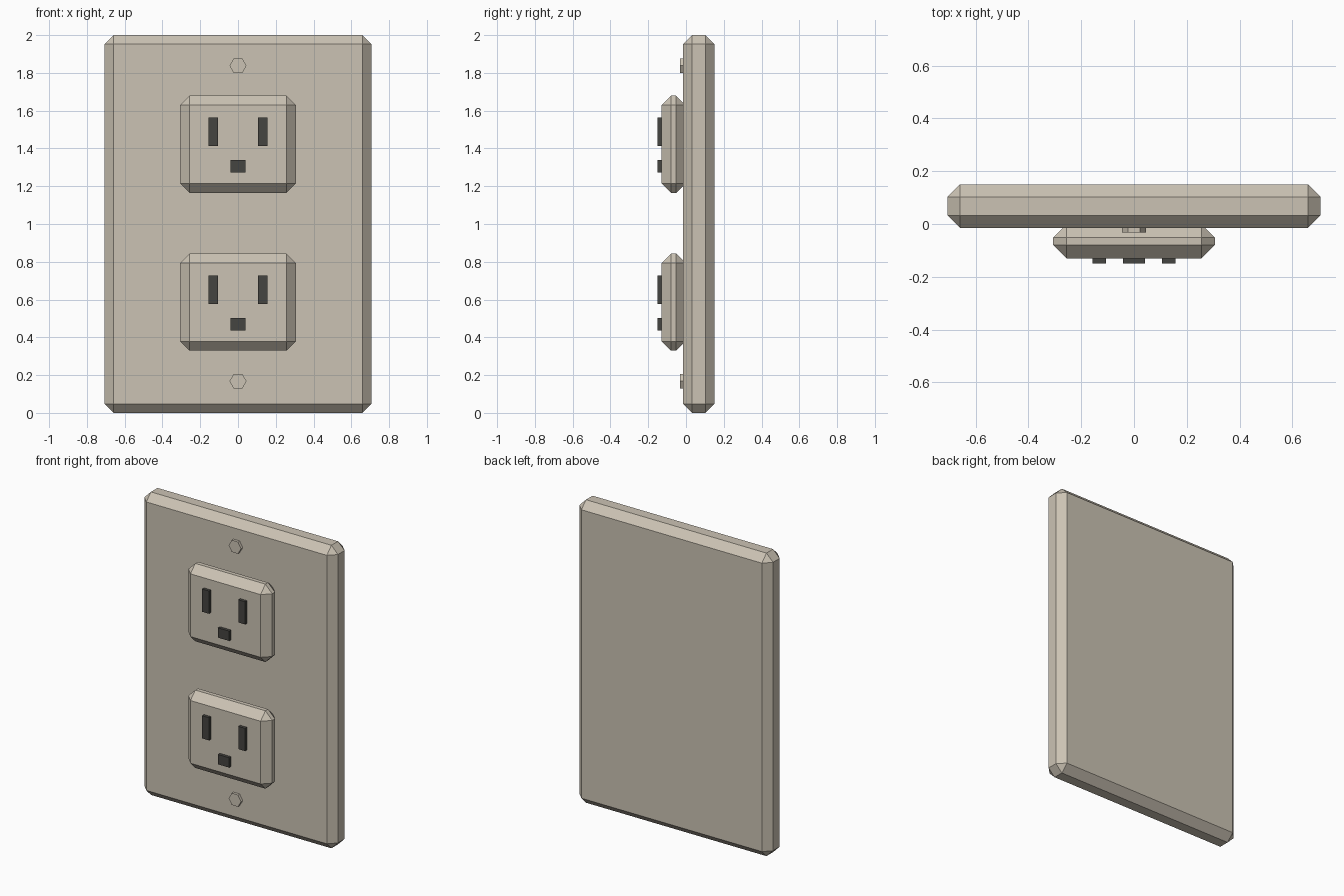
import bpy, bmesh, math
from mathutils import Matrix

if "Cube" in bpy.data.objects:
    bpy.data.objects.remove(bpy.data.objects["Cube"])


def material(name, rgb):
    m = bpy.data.materials.new(name)
    m.diffuse_color = (*rgb, 1)
    m.use_nodes = True
    m.node_tree.nodes["Principled BSDF"].inputs["Base Color"].default_value = m.diffuse_color
    return m


BEIGE = material("warm_beige", (0.60, 0.545, 0.455))
DARK = material("dark_grey", (0.06, 0.058, 0.052))


def add_object(name, bm, mat):
    bmesh.ops.recalc_face_normals(bm, faces=bm.faces[:])
    me = bpy.data.meshes.new(name)
    bm.to_mesh(me)
    bm.free()
    me.materials.append(mat)
    ob = bpy.data.objects.new(name, me)
    bpy.context.collection.objects.link(ob)
    return ob


def box(name, x, y, z, mat, chamfer=0):
    """Box from (min, max) ranges, optionally with chamfered edges."""
    bm = bmesh.new()
    ranges = (x, y, z)
    size = [b - a for a, b in ranges]
    mid = [(a + b) / 2 for a, b in ranges]
    bmesh.ops.create_cube(bm, size=1, matrix=Matrix.Translation(mid) @ Matrix.Diagonal((*size, 1)))
    if chamfer:
        bmesh.ops.bevel(bm, geom=bm.edges[:], offset=chamfer, segments=1,
                        profile=0.5, affect='EDGES')
    return add_object(name, bm, mat)


# Wall plate
box("wall_plate", (-0.707, 0.707), (-0.015, 0.15), (0, 2), BEIGE, 0.048)

# Two sockets, each with two upright slots and a ground slot
for label, z in (("lower", 0.586), ("upper", 1.422)):
    box(label + "_socket", (-0.306, 0.306), (-0.13, -0.002), (z - 0.257, z + 0.257), BEIGE, 0.05)
    for side, x in (("left", -0.132), ("right", 0.132)):
        box(f"{label}_{side}_slot", (x - 0.025, x + 0.025), (-0.15, -0.115),
            (z - 0.009, z + 0.141), DARK)
    box(label + "_ground_slot", (-0.041, 0.041), (-0.15, -0.115), (z - 0.149, z - 0.084), DARK)

# Hexagonal screw heads, points to the left and right
for label, z in (("lower", 0.168), ("upper", 1.838)):
    bm = bmesh.new()
    bmesh.ops.create_cone(bm, cap_ends=True, segments=6, radius1=0.045, radius2=0.045, depth=0.04)
    xs = [v.co.x for v in bm.verts]
    turn = 0 if max(xs) > 0.044 else math.pi / 6
    bm.transform(Matrix.Translation((0, -0.013, z)) @ Matrix.Rotation(math.pi / 2, 4, 'X')
                 @ Matrix.Rotation(turn, 4, 'Z'))
    add_object(label + "_screw", bm, BEIGE)
